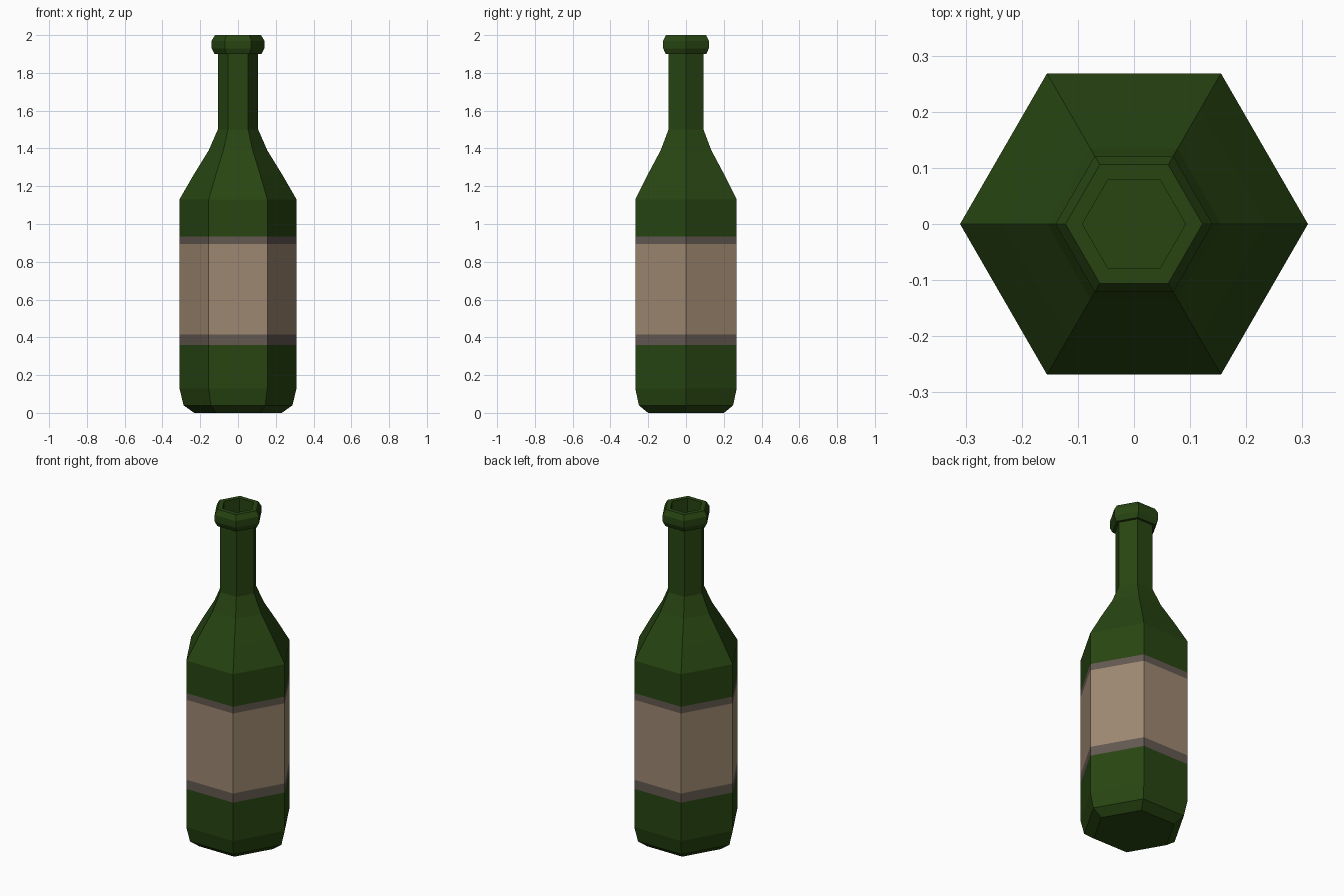
import bpy, bmesh, math

if "Cube" in bpy.data.objects:
    bpy.data.objects.remove(bpy.data.objects["Cube"])

SIDES = 6


def material(name, rgb):
    m = bpy.data.materials.new(name)
    m.diffuse_color = (*rgb, 1.0)
    m.use_nodes = True
    m.node_tree.nodes["Principled BSDF"].inputs["Base Color"].default_value = m.diffuse_color
    return m


glass = material("dark green glass", (0.021, 0.060, 0.006))
paper = material("beige label paper", (0.340, 0.245, 0.165))
border = material("grey brown label border", (0.125, 0.098, 0.082))

# Corner radius and height, from the base up the outside and down into the mouth
profile = [
    (0.232, 0.0), (0.288, 0.04), (0.31, 0.13),                   # base bevel
    (0.31, 0.36), (0.31, 0.415), (0.31, 0.895), (0.31, 0.935),   # label bands
    (0.31, 1.13), (0.235, 1.26), (0.155, 1.39), (0.107, 1.50),   # shoulder
    (0.107, 1.90), (0.124, 1.90), (0.14, 1.93), (0.14, 1.97),    # neck and lip
    (0.122, 2.0), (0.092, 2.0), (0.092, 1.90),                   # mouth
]

bm = bmesh.new()
rings = [[bm.verts.new((r * math.cos(math.tau * i / SIDES),
                        r * math.sin(math.tau * i / SIDES), z))
          for i in range(SIDES)] for r, z in profile]

# Walls between neighbouring rings
for low, high in zip(rings, rings[1:]):
    for i in range(SIDES):
        j = (i + 1) % SIDES
        bm.faces.new((low[i], low[j], high[j], high[i]))

# Closed underside and recessed mouth floor
bm.faces.new(rings[0][::-1])
bm.faces.new(rings[-1])

# Colour the label and its borders by height
for f in bm.faces:
    z = f.calc_center_median().z
    if 0.415 < z < 0.895:
        f.material_index = 1
    elif 0.36 < z < 0.935:
        f.material_index = 2
    f.smooth = False

mesh = bpy.data.meshes.new("bottle")
bm.to_mesh(mesh)
bm.free()
for m in (glass, paper, border):
    mesh.materials.append(m)
bottle = bpy.data.objects.new("bottle", mesh)
bpy.context.collection.objects.link(bottle)
